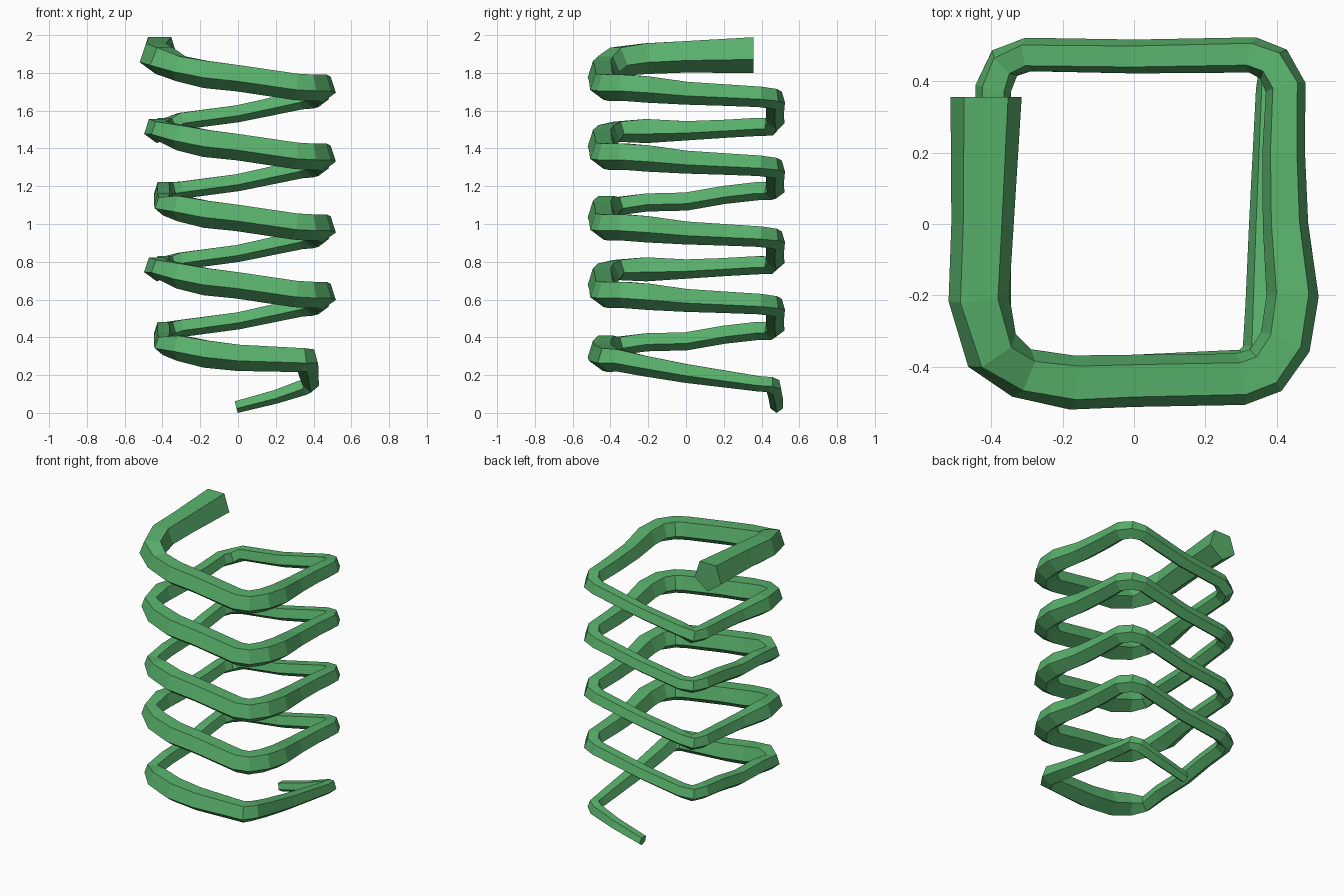
import bpy
import bmesh
from math import cos, sin, radians
from mathutils import Vector

default_cube = bpy.data.objects.get("Cube")
if default_cube:
    bpy.data.objects.remove(default_cube, do_unlink=True)


def make_material(name, colour):
    material = bpy.data.materials.new(name)
    material.use_nodes = True
    material.diffuse_color = colour
    shader = material.node_tree.nodes["Principled BSDF"]
    shader.inputs["Base Color"].default_value = colour
    shader.inputs["Roughness"].default_value = 0.8
    return material


# Sides of one square turn: x, y, rise above the turn's level, radius
BACK_AND_RIGHT = [
    (-.30, .475, -.17, .05), (0, .47, -.13, .05), (.33, .475, -.06, .053),
    (.39, .45, -.05, .058), (.425, .385, -.04, .06), (.42, .2, -.03, .063),
    (.425, 0, -.02, .067), (.445, -.2, 0, .077), (.425, -.33, .01, .077),
    (.37, -.41, .01, .077), (.30, -.435, .015, .077),
]
FRONT = [(0, -.44, .06, .077), (-.17, -.445, .08, .08), (-.31, -.42, .11, .075)]

# Left side of a turn: y, share of bulge, rise on gentle turns, rise on steep turns
LEFT = [(-.36, .4, .12, .14), (-.21, 1, .14, .145), (0, .2, .145, .145),
        (.2, 0, .18, .155), (.38, 0, .2, .165)]


def turn_points(level, steep, bulge, first):
    points = []
    for x, y, rise, radius in (FRONT if first else BACK_AND_RIGHT + FRONT):
        points.append((Vector((x, y, level + rise)), radius))
    for y, share, gentle_rise, steep_rise in LEFT:
        x = -.395 - bulge * share
        rise = steep_rise if steep else gentle_rise
        points.append((Vector((x, y, level + rise)), .053 + bulge * share * .5))
    # Rounded corner leading into the next back side
    last = points[-1][0]
    points.append((Vector((-.365, .45, last.z)), .052))
    return points


# Thin lower tip running along the back and right side
path = [(Vector((x, y, z)), r) for x, y, z, r in [
    (-.01, .48, .035, .035), (.2, .475, .09, .04), (.35, .465, .14, .045),
    (.385, .44, .155, .045), (.385, .38, .16, .045), (.375, 0, .215, .055),
    (.37, -.22, .255, .06), (.365, -.36, .285, .065), (.33, -.41, .287, .07),
]]

# Climbing turns, alternating gentle and steep
for number, level in enumerate([.24, .623, .98, 1.355]):
    steep = number % 2 == 1
    path += turn_points(level, steep, .035 if steep else 0, number == 0)

# Top turn, ending in a thick cut end
top = turn_points(1.72, True, .05, False)[:-len(LEFT) - 1]
top += [(Vector((x, y, z)), r) for x, y, z, r in [
    (-.395, -.36, 1.868, .085), (-.435, -.21, 1.885, .09),
    (-.425, 0, 1.895, .092), (-.415, .357, 1.905, .105),
]]
path += top


def sweep(name, path, sides, material):
    """Sweep a polygon, point downward, along the path."""
    bm = bmesh.new()
    rings = []
    last = len(path) - 1
    for i, (centre, radius) in enumerate(path):
        before = centre - path[max(i - 1, 0)][0]
        after = path[min(i + 1, last)][0] - centre
        tangent = (before.normalized() + after.normalized()).normalized()
        if i == last:
            tangent = Vector((0, 1, 0))
        outward = Vector((0, 0, 1)).cross(tangent).normalized()
        upward = tangent.cross(outward)
        ring = []
        for k in range(sides):
            angle = radians(-90 + k * 360 / sides)
            offset = outward * cos(angle) + upward * sin(angle)
            ring.append(bm.verts.new(centre + offset * radius))
        rings.append(ring)
    for low, high in zip(rings, rings[1:]):
        for k in range(sides):
            j = (k + 1) % sides
            bm.faces.new((low[k], low[j], high[j], high[k]))
    bm.faces.new(rings[0])
    bm.faces.new(rings[-1])
    bmesh.ops.recalc_face_normals(bm, faces=bm.faces)
    # Rest on the ground
    floor = min(v.co.z for v in bm.verts)
    bmesh.ops.translate(bm, verts=bm.verts, vec=(0, 0, -floor))
    mesh = bpy.data.meshes.new(name)
    bm.to_mesh(mesh)
    bm.free()
    mesh.materials.append(material)
    vine = bpy.data.objects.new(name, mesh)
    bpy.context.collection.objects.link(vine)
    return vine


leaf_green = make_material("leaf_green", (.1, .44, .15, 1))
sweep("coiled_vine", path, 5, leaf_green)
